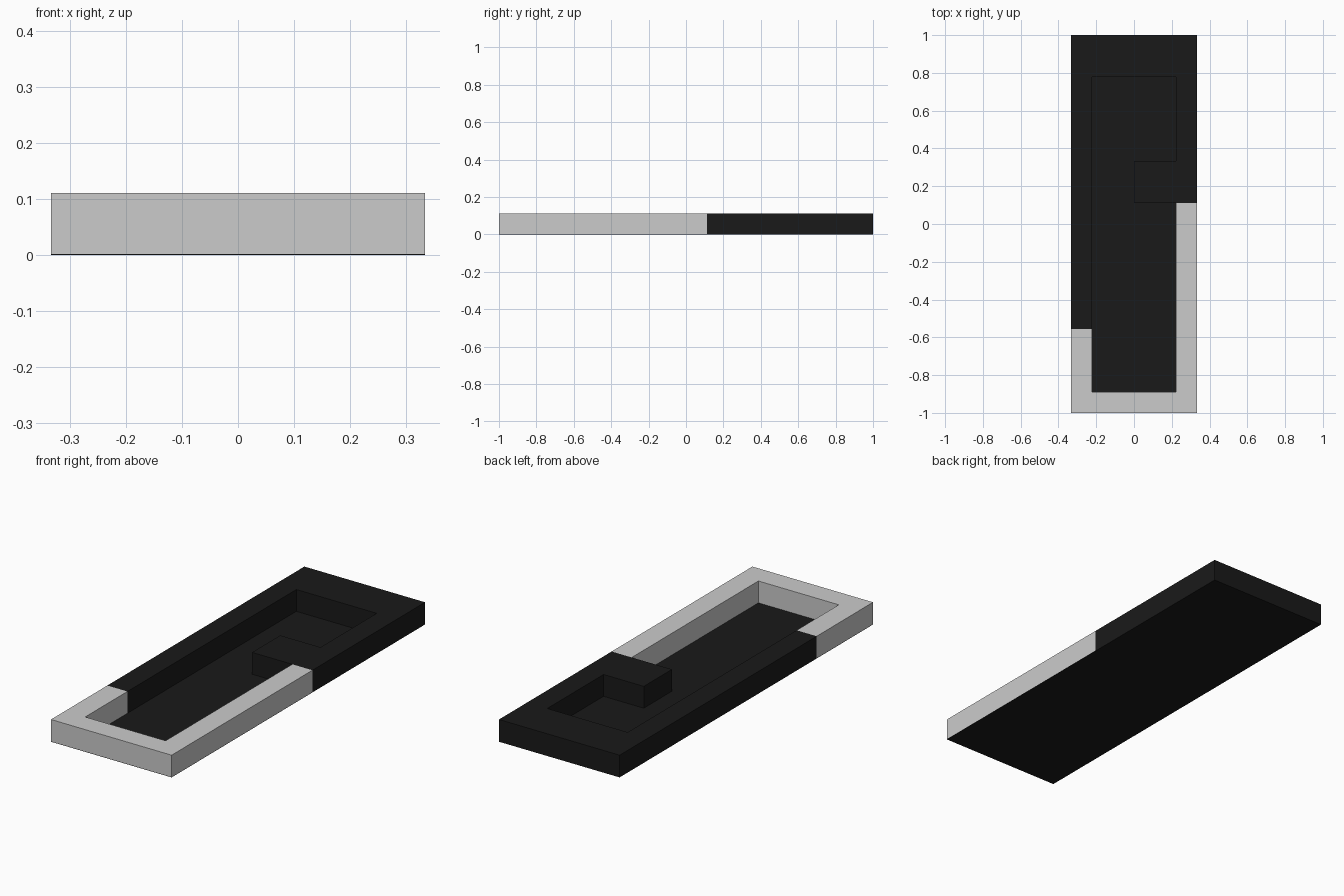
import bpy
import bmesh

if "Cube" in bpy.data.objects:
    bpy.data.objects.remove(bpy.data.objects["Cube"])

U = 1 / 9  # grid module: wall thickness and height
FLOOR = 0.002

dark = bpy.data.materials.new("dark")
dark.diffuse_color = (0.01, 0.01, 0.01, 1)
dark.use_nodes = True
dark.node_tree.nodes["Principled BSDF"].inputs["Base Color"].default_value = dark.diffuse_color


def extrude_profile(name, points, z0, z1, material=None):
    """Extrude a flat outline (in modules) from z0 to z1."""
    bm = bmesh.new()
    face = bm.faces.new([bm.verts.new((x * U, y * U, z0)) for x, y in points])
    result = bmesh.ops.extrude_face_region(bm, geom=[face])
    top = [v for v in result["geom"] if isinstance(v, bmesh.types.BMVert)]
    bmesh.ops.translate(bm, verts=top, vec=(0, 0, z1 - z0))
    bmesh.ops.recalc_face_normals(bm, faces=bm.faces)
    mesh = bpy.data.meshes.new(name)
    bm.to_mesh(mesh)
    bm.free()
    obj = bpy.data.objects.new(name, mesh)
    bpy.context.collection.objects.link(obj)
    if material:
        mesh.materials.append(material)
    return obj


# Thin floor under the whole tray
extrude_profile("floor", [(-3, -9), (3, -9), (3, 9), (-3, 9)], 0, FLOOR, dark)

# Dark rear rim: left wall, wide back wall, right wall with inward block
extrude_profile("rear_rim", [
    (-3, -5), (-2, -5), (-2, 7), (2, 7), (2, 3), (0, 3),
    (0, 1), (3, 1), (3, 9), (-3, 9)], FLOOR / 2, U, dark)

# Grey front rim: short left wall, front wall, long right wall
extrude_profile("front_rim", [
    (-3, -9), (3, -9), (3, 1), (2, 1), (2, -8),
    (-2, -8), (-2, -5), (-3, -5)], FLOOR / 2, U)
